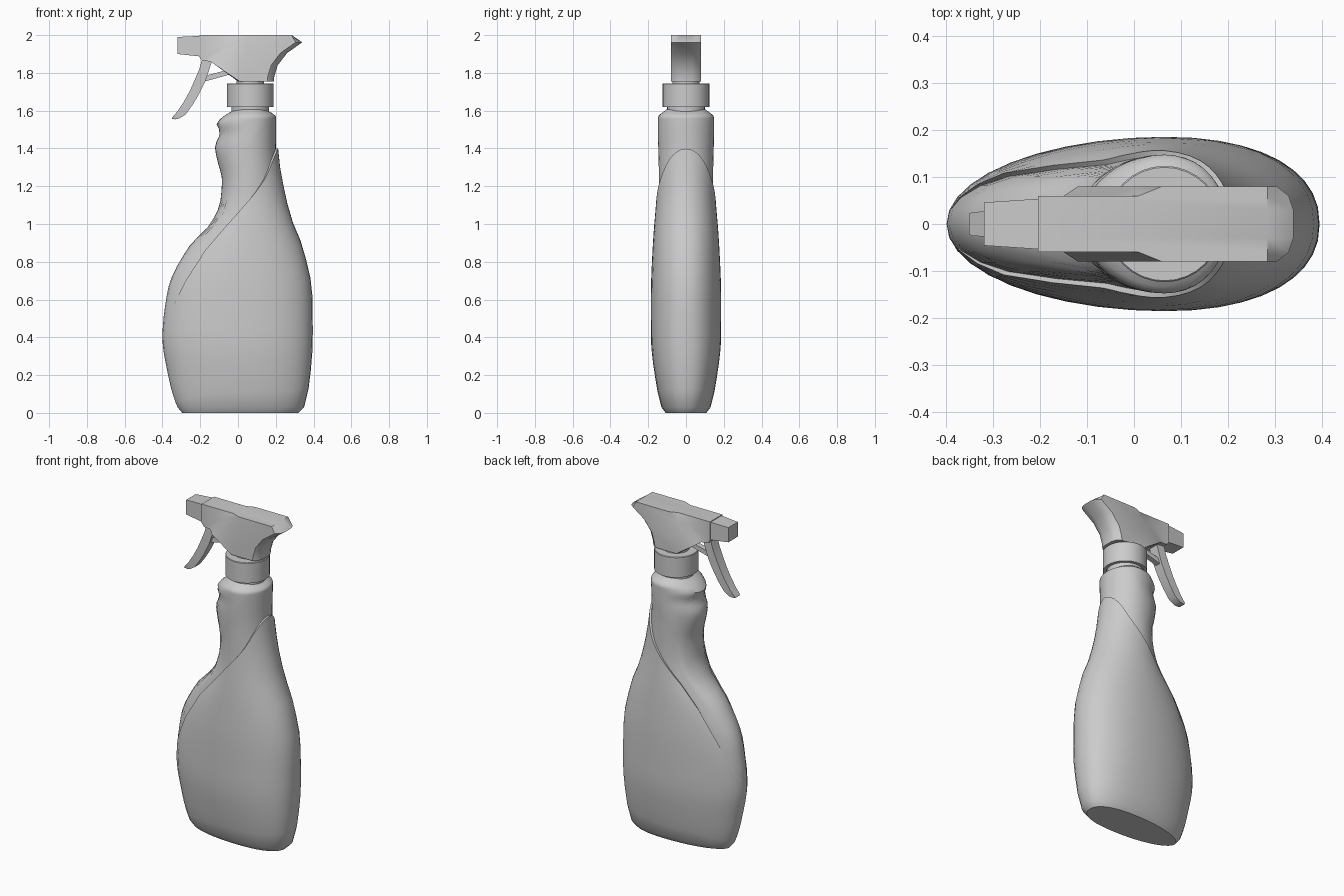
import bpy, bmesh, math

if "Cube" in bpy.data.objects:
    bpy.data.objects.remove(bpy.data.objects["Cube"])

CX = 0.065   # axis of neck and widest line of the bottle


def loft(name, loops, angle=30):
    """Skin a list of equal-length closed loops and cap both ends."""
    bm = bmesh.new()
    rows = [[bm.verts.new(p) for p in loop] for loop in loops]
    n = len(rows[0])
    for a, b in zip(rows, rows[1:]):
        for i in range(n):
            j = (i + 1) % n
            bm.faces.new((a[i], a[j], b[j], b[i]))
    bm.faces.new(rows[0][::-1])
    bm.faces.new(rows[-1])
    bmesh.ops.remove_doubles(bm, verts=bm.verts, dist=1e-5)
    bmesh.ops.recalc_face_normals(bm, faces=bm.faces)
    me = bpy.data.meshes.new(name)
    bm.to_mesh(me)
    bm.free()
    ob = bpy.data.objects.new(name, me)
    bpy.context.collection.objects.link(ob)
    bpy.ops.object.select_all(action='DESELECT')
    ob.select_set(True)
    bpy.context.view_layer.objects.active = ob
    bpy.ops.object.shade_smooth_by_angle(angle=math.radians(angle))
    return ob


def turned(name, profile, sides=32):
    """Round part from (radius, z) pairs."""
    ring = [2 * math.pi * i / sides for i in range(sides)]
    return loft(name, [[(CX + r * math.cos(a), r * math.sin(a), z) for a in ring]
                       for r, z in profile])


def curve(pts):
    """Smooth monotone interpolation through (t, value) pairs."""
    s = [(b[1] - a[1]) / (b[0] - a[0]) for a, b in zip(pts, pts[1:])]
    m = [s[0]] + [2 * p * q / (p + q) if p * q > 0 else 0 for p, q in zip(s, s[1:])] + [s[-1]]

    def f(t):
        t = min(max(t, pts[0][0]), pts[-1][0])
        i = max(k for k in range(len(s)) if pts[k][0] <= t)
        h = pts[i + 1][0] - pts[i][0]
        u = (t - pts[i][0]) / h
        return ((2 * u**3 - 3 * u**2 + 1) * pts[i][1] + (u**3 - 2 * u**2 + u) * h * m[i]
                + (3 * u**2 - 2 * u**3) * pts[i + 1][1] + (u**3 - u**2) * h * m[i + 1])
    return f


# Bottle outlines: front edge, back edge, half depth, and the panel edge line
front = curve([(0, -.295), (.03, -.32), (.2, -.37), (.4, -.4), (.65, -.372), (.88, -.26),
               (1.01, -.14), (1.13, -.092), (1.236, -.085), (1.33, -.108), (1.41, -.122),
               (1.485, -.095), (1.53, -.113), (1.56, -.09), (1.605, -.02)])
back = curve([(0, .32), (.03, .35), (.2, .383), (.4, .396), (.62, .394), (.88, .342),
              (1.01, .29), (1.18, .245), (1.39, .213), (1.565, .207), (1.605, .155)])
depth = curve([(0, .108), (.03, .13), (.2, .165), (.38, .185), (.62, .186), (.9, .175),
               (1.2, .153), (1.4, .148), (1.565, .148), (1.605, .105)])
panel_edge = curve([(-.41, .42), (-.34, .575), (-.26, .73), (-.155, .885), (0, 1.06),
                    (.14, 1.235), (.195, 1.36), (.213, 1.4)])


def skin(a, z, inset=0.0):
    """Point on the bottle at angle a and height z."""
    c, s = math.cos(a), math.sin(a)
    e = 2 / (2.4 - .4 * min(z / 1.2, 1)) if c > 0 else 1
    rx = (back(z) - CX if c > 0 else CX - front(z)) - inset
    return (CX + math.copysign(abs(c)**e, c) * rx,
            math.copysign(abs(s)**e, s) * (depth(z) - inset), z)


def column(a):
    """Bottom-to-top points with a small ledge along the panel edge."""
    lo, hi = .3, 1.5
    for _ in range(40):
        mid = (lo + hi) / 2
        if mid < panel_edge(skin(a, mid)[0]):
            lo = mid
        else:
            hi = mid
    step = .012 * min(max((skin(a, lo)[0] + .39) / .1, 0), 1)
    pts = [skin(a, 0), skin(a, .03)]
    pts += [skin(a, .03 + (lo - .03) * k / 14) for k in range(1, 15)]
    for k in range(29):
        z = lo + (1.605 - lo) * (1 - (1 - k / 28)**1.4)
        pts.append(skin(a, z, step * max(0, 1 - (z - lo) / .3) + (1e-4 if k == 0 else 0)))
    return pts


SIDES = 40
columns = [column(2 * math.pi * i / SIDES) for i in range(SIDES)]
loft("bottle", list(zip(*columns)), 42)

# Neck, screw collar and stem
turned("bottle_neck", [(.1, 1.59), (.1, 1.66)])
turned("screw_collar", [(.105, 1.635), (.105, 1.62), (.124, 1.62), (.124, 1.742),
                        (.121, 1.745), (.07, 1.745)])
turned("stem", [(.072, 1.73), (.072, 1.77)])

# Sprayer head: side outlines stacked across y, with a rounded back
nose = [(-.205, 2), (-.205, 1.885), (-.19, 1.865), (-.145, 1.86), (0, 1.755)]
slope_base = [(.01, 2), (-.05, 1.95), (-.1, 1.905), (-.15, 1.864), (0, 1.755)]
slope_top = [(.06, 2), (0, 1.945), (-.06, 1.89), (-.12, 1.842), (.01, 1.755)]
rear = [(.19, 1.755), (.192, 1.78), (.21, 1.84), (.26, 1.905), (.34, 1.962), (.285, 2)]


def outline(y, fore, pull):
    pulls = [pull] * 5 + [0]
    return [(x, y, z) for x, z in fore] + [(x - p, y, z) for (x, z), p in zip(rear, pulls)]


half = [(.08, slope_top, .035), (.06, slope_base, .01), (.06, nose, .01), (.03, nose, 0)]
loft("sprayer_head", [outline(-y, f, p) for y, f, p in half]
     + [outline(y, f, p) for y, f, p in half[::-1]], 35)

# Nozzle block
loft("nozzle", [[(x, -w, lo), (x, w, lo), (x, w, hi), (x, -w, hi)]
                for x, w, lo, hi in [(-.32, .046, 1.9, 1.99), (-.2, .054, 1.887, 1.996)]])

# Trigger: curved lever, swept through (front x, back x, z, half width)
loft("trigger", [[(f, -w, z), (b, -w, z - d), (b, w, z - d), (f, w, z)]
                 for f, b, z, w, d in [(-.188, -.135, 1.88, .032, .01),
                                       (-.205, -.155, 1.82, .032, .012),
                                       (-.228, -.175, 1.765, .031, .014),
                                       (-.255, -.205, 1.705, .03, .015),
                                       (-.285, -.238, 1.65, .029, .016),
                                       (-.32, -.277, 1.597, .027, .017),
                                       (-.345, -.312, 1.568, .025, .01),
                                       (-.352, -.335, 1.558, .022, .004)]])

# Push rod between trigger and head
loft("push_rod", [[(x, -.016, lo), (x, .016, lo), (x, .016, hi), (x, -.016, hi)]
                  for x, lo, hi in [(-.185, 1.752, 1.782), (-.03, 1.795, 1.822)]])
